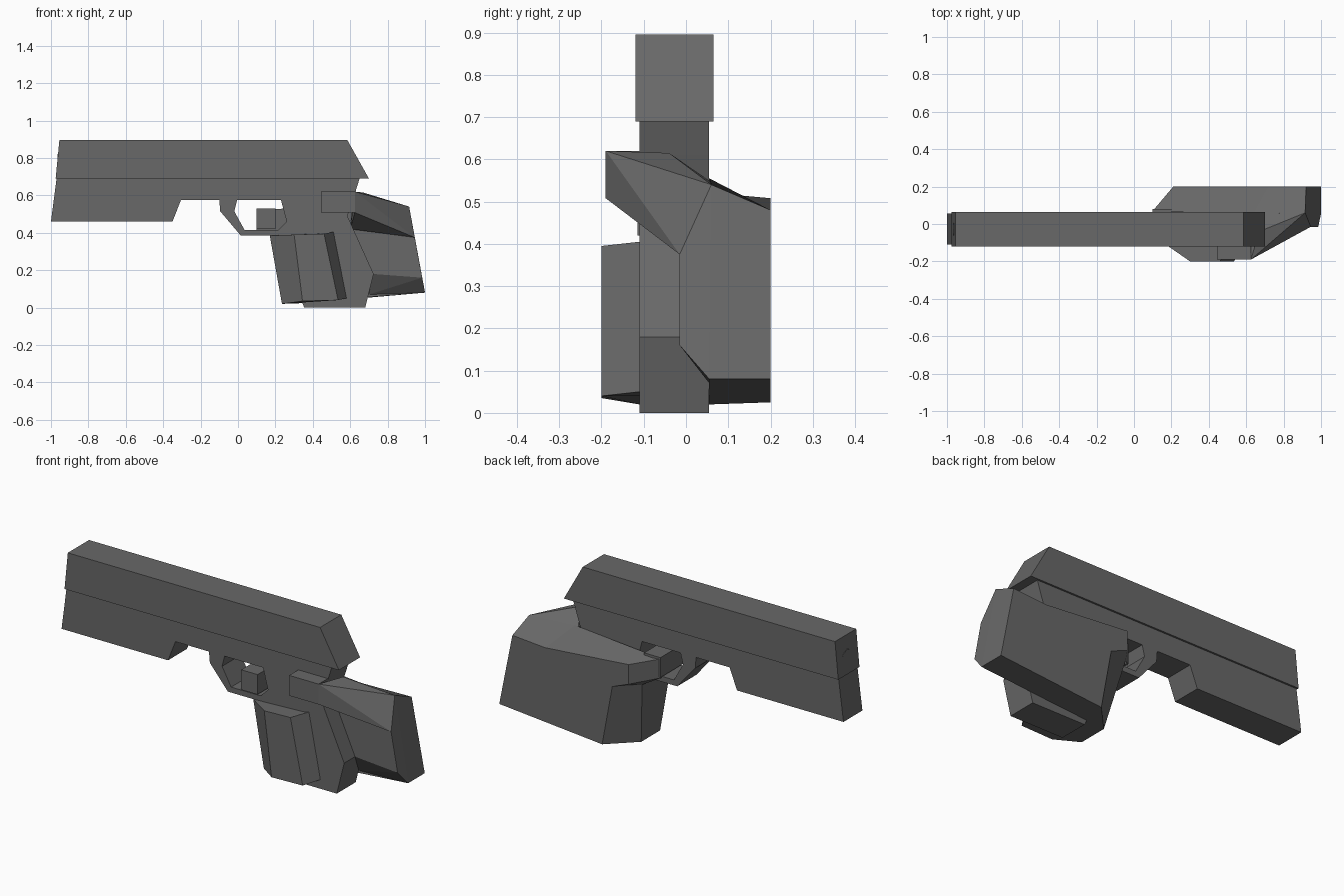
import bpy
import bmesh
from mathutils import Vector

cube = bpy.data.objects.get("Cube")
if cube:
    bpy.data.objects.remove(cube, do_unlink=True)

grey = bpy.data.materials.new("dark_grey")
grey.use_nodes = True
grey.diffuse_color = (0.14, 0.14, 0.14, 1)
grey.node_tree.nodes["Principled BSDF"].inputs["Base Color"].default_value = grey.diffuse_color


def finish(name, bm):
    bmesh.ops.recalc_face_normals(bm, faces=bm.faces[:])
    mesh = bpy.data.meshes.new(name)
    bm.to_mesh(mesh)
    bm.free()
    mesh.materials.append(grey)
    obj = bpy.data.objects.new(name, mesh)
    bpy.context.collection.objects.link(obj)
    return obj


def loft(name, ring_a, ring_b):
    """Join two matching outlines with side faces and close both ends."""
    bm = bmesh.new()
    a = [bm.verts.new(p) for p in ring_a]
    b = [bm.verts.new(p) for p in ring_b]
    bm.faces.new(a)
    bm.faces.new(b)
    for i in range(len(a)):
        j = (i + 1) % len(a)
        bm.faces.new((a[i], a[j], b[j], b[i]))
    return finish(name, bm)


def plate(name, profile, y0, y1):
    """Side profile in x and z, given thickness along y."""
    return loft(name, [(x, y0, z) for x, z in profile], [(x, y1, z) for x, z in profile])


def hull(name, points):
    bm = bmesh.new()
    verts = [bm.verts.new(p) for p in points]
    result = bmesh.ops.convex_hull(bm, input=verts)
    unused = [v for v in result["geom_interior"] if isinstance(v, bmesh.types.BMVert)]
    bmesh.ops.delete(bm, geom=unused, context="VERTS")
    return finish(name, bm)


# Slide with a sloping rear
plate("slide", [(-.975, .69), (-.955, .895), (.585, .895), (.7, .69)], -.12, .065)

# Frame and grip, with a separate trigger guard
plate("frame_and_grip", [(-.97, .69), (-1, .46), (-.35, .46), (-.305, .575),
                         (.23, .575), (.26, .46), (.215, .415), (.17, .385),
                         (.355, 0), (.68, 0), (.725, .18), (.585, .49),
                         (.625, .61), (.65, .69)], -.11, .055)
plate("trigger_guard", [(-.1, .575), (-.095, .515), (.015, .385), (.17, .385),
                        (.215, .415), (.035, .415), (-.02, .515), (-.005, .575)], -.11, .055)

# Hollow eight-sided muzzle
bm = bmesh.new()
bmesh.ops.create_circle(bm, segments=8, radius=.05, cap_ends=True)
front = bm.faces[:]
bmesh.ops.inset_region(bm, faces=front, thickness=.015)
bmesh.ops.translate(bm, verts=front[0].verts[:], vec=(0, 0, -.02))
rim = [e for e in bm.edges if e.is_boundary]
wall = bmesh.ops.extrude_edge_only(bm, edges=rim)["geom"]
bmesh.ops.translate(bm, verts=[v for v in wall if isinstance(v, bmesh.types.BMVert)],
                    vec=(0, 0, -.04))
muzzle = finish("muzzle", bm)
muzzle.rotation_euler = Vector((0, 0, 1)).rotation_difference(Vector((-1, 0, 0))).to_euler()
muzzle.location = (-.985, -.028, .77)

# Gripping hand: back of the hand, running into the index finger
loft("hand_back",
     [(x, .2, z) for x, z in [(.21, .508), (.21, .4), (.31, .36), (.372, .025),
                              (1, .08), (.92, .48), (.72, .465)]],
     [(.1, .07, .52), (.1, .07, .415), (.17, .14, .385), (.235, .055, .02),
      (1, .055, .08), (.915, .06, .54), (.64, .055, .555)])
hull("index_fingertip", [(x, y, z) for x in (.1, .2) for y in (-.115, .08) for z in (.42, .53)])

# Folded fingers wrapped round the grip
loft("folded_fingers",
     [(.235, .055, .02), (.235, -.11, .02), (.345, -.2, .035),
      (.535, -.2, .04), (.58, -.11, .05), (.5, .055, .04)],
     [(.17, .14, .385), (.17, -.11, .385), (.3, -.2, .39),
      (.46, -.2, .395), (.51, -.11, .405), (.5, .055, .4)])

# Heel of the hand behind the grip
hull("hand_heel", [(.915, .06, .54), (.945, -.015, .375), (.985, -.015, .16), (1, .055, .08),
                   (.7, .055, .07), (.72, -.015, .18), (.6, -.015, .42), (.62, .055, .5)])

# Thumb and the web leading back to the wrist
hull("thumb_tip", [(x, y, z) for x in (.445, .625) for y in (-.19, -.1) for z in (.508, .62)])
hull("thumb_web", [(.625, -.19, .62), (.625, -.19, .508), (.915, .06, .54), (.945, -.015, .375),
                   (.67, -.04, .615), (.6, -.04, .42), (.62, .055, .55), (.6, .055, .45)])
